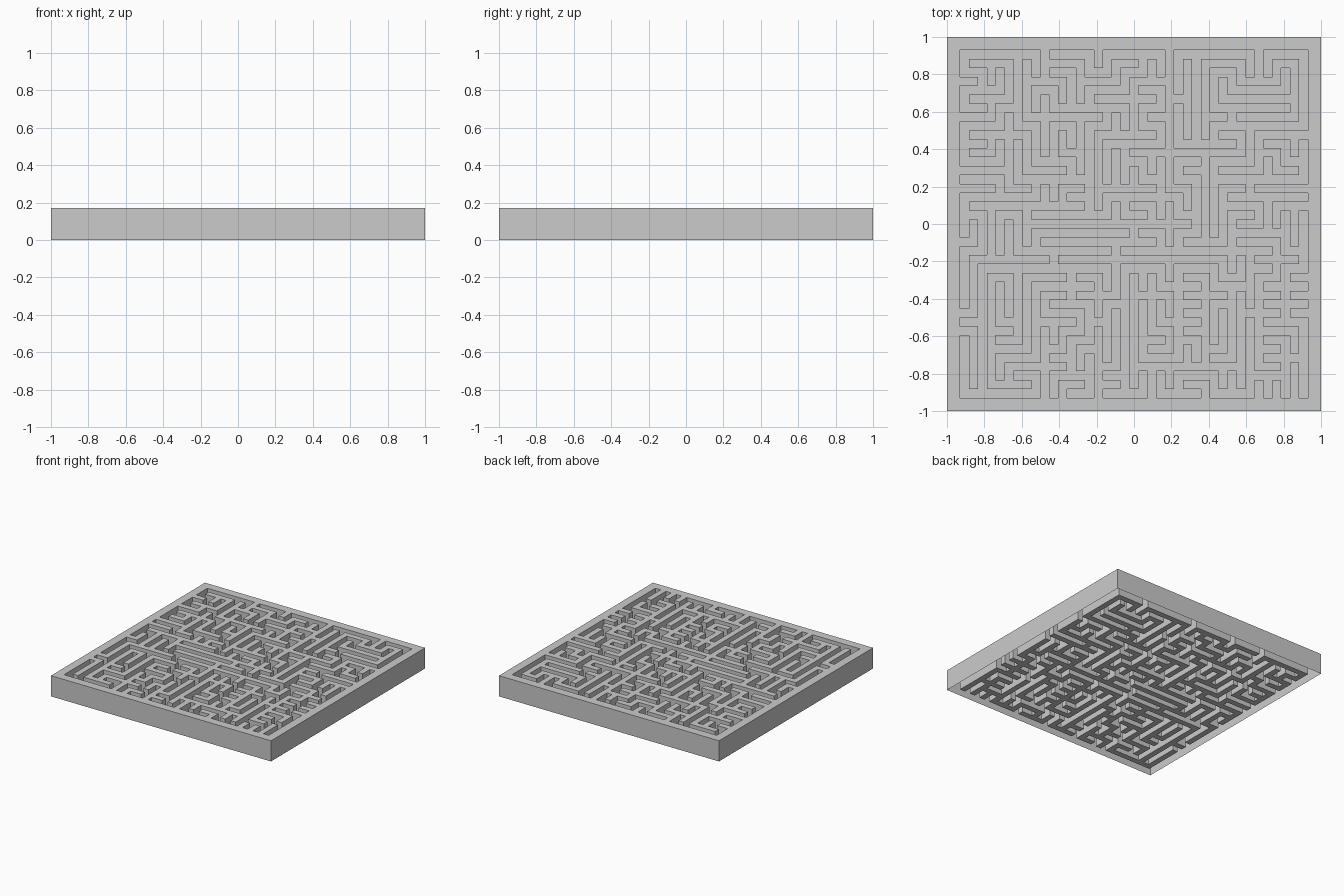
import bpy, bmesh, random

if "Cube" in bpy.data.objects:
    bpy.data.objects.remove(bpy.data.objects["Cube"])

random.seed(4)
N = 20                  # corridors per side
TOP, RIM = 0.17, 0.93   # wall height, inner edge of the border

# Wall runs: start post (column, row from the top left) and steps
RUNS = [
    (5, 0, "DDLDDRRR"), (4, 2, "U"), (5, 2, "RD"), (5, 3, "DDD"), (6, 1, "RDD"),
    (8, 0, "D"), (7, 2, "RRUR"), (12, 0, "DDLLDLL"), (10, 3, "R"), (11, 1, "D"),
    (12, 2, "DDDDLL"), (12, 6, "RRDDDD"), (10, 4, "DR"), (10, 5, "LLDDD"), (9, 6, "D"),
    (13, 1, "DDDD"), (14, 1, "DDDD"), (17, 0, "DDLULL"), (17, 2, "RURDDDLL"),
    (19, 3, "LLLLU"), (20, 5, "LLLDRD"), (20, 8, "L"), (15, 8, "DDD"), (18, 9, "RDD"),
    (0, 2, "R"), (0, 4, "RRURUULL"), (2, 1, "D"), (2, 3, "L"), (0, 7, "RRRUURDD"),
    (3, 5, "U"), (3, 5, "LLRDL"), (0, 8, "RR"), (1, 9, "RRRDD"), (2, 9, "DDD"),
    (3, 10, "DD"), (0, 11, "RU"), (1, 12, "RRR"), (0, 16, "RDDD"), (1, 15, "UUU"),
    (2, 14, "DDDDDRR"), (2, 13, "RD"), (4, 10, "RRRRRRR"), (6, 11, "RRRRR"),
    (7, 12, "RRRRRRRR"), (5, 20, "UUUR"), (3, 18, "RRR"), (6, 19, "R"), (8, 17, "DD"),
    (10, 13, "DDDDDD"), (11, 13, "D"), (11, 20, "UURRRR"), (12, 18, "D"), (14, 20, "UL"),
    (16, 15, "DDD"), (19, 20, "UU"),
]
STEP = {"U": (0, -1), "D": (0, 1), "L": (-1, 0), "R": (1, 0)}

# Candidate wall pieces: the given runs first, then a shuffled fill
pieces = []
for x, y, path in RUNS:
    for s in path:
        nx, ny = x + STEP[s][0], y + STEP[s][1]
        pieces.append(((x, y), (nx, ny)))
        x, y = nx, ny
fill = [((x, y), (x + dx, y + dy)) for x in range(N) for y in range(N)
        for dx, dy in ((1, 0), (0, 1))]
random.shuffle(fill)
pieces += fill

# Join posts into trees rooted on the border, so that every corridor connects
parent = {}


def root(p):
    if not (0 < p[0] < N and 0 < p[1] < N):
        return "border"
    while p in parent:
        p = parent[p]
        if p == "border":
            break
    return p


G = 2 * N + 1
wall = [[i in (0, G - 1) or j in (0, G - 1) or (i % 2 == 0 and j % 2 == 0)
         for j in range(G)] for i in range(G)]
for a, b in pieces:
    ra, rb = root(a), root(b)
    if ra != rb:
        if ra == "border":
            ra, rb = rb, ra
        parent[ra] = rb
        wall[a[0] + b[0]][a[1] + b[1]] = True

# Grid lines: wide border, then equal wall and corridor widths
lines = [-1] + [-RIM + 2 * RIM * k / (G - 2) for k in range(G - 1)] + [1]
bm = bmesh.new()


def quad(*pts):
    bm.faces.new([bm.verts.new(p) for p in pts])


def level(i, j):
    if 0 <= i < G and 0 <= j < G:
        return wall[i][j]
    return False


# Wall tops, corridor floors and upright sides; wall undersides stay open
for i in range(G):
    for j in range(G):
        x0, x1 = lines[i], lines[i + 1]
        y0, y1 = -lines[j + 1], -lines[j]
        z = TOP if wall[i][j] else 0
        quad((x0, y0, z), (x1, y0, z), (x1, y1, z), (x0, y1, z))
        if not wall[i][j]:
            continue
        for di, dj, p, q in ((-1, 0, (x0, y1), (x0, y0)), (1, 0, (x1, y0), (x1, y1)),
                             (0, 1, (x0, y0), (x1, y0)), (0, -1, (x1, y1), (x0, y1))):
            if not level(i + di, j + dj):
                quad((*p, 0), (*q, 0), (*q, TOP), (*p, TOP))

bmesh.ops.remove_doubles(bm, verts=bm.verts, dist=1e-5)
mesh = bpy.data.meshes.new("maze_tray")
bm.to_mesh(mesh)
bm.free()
bpy.context.collection.objects.link(bpy.data.objects.new("maze_tray", mesh))
